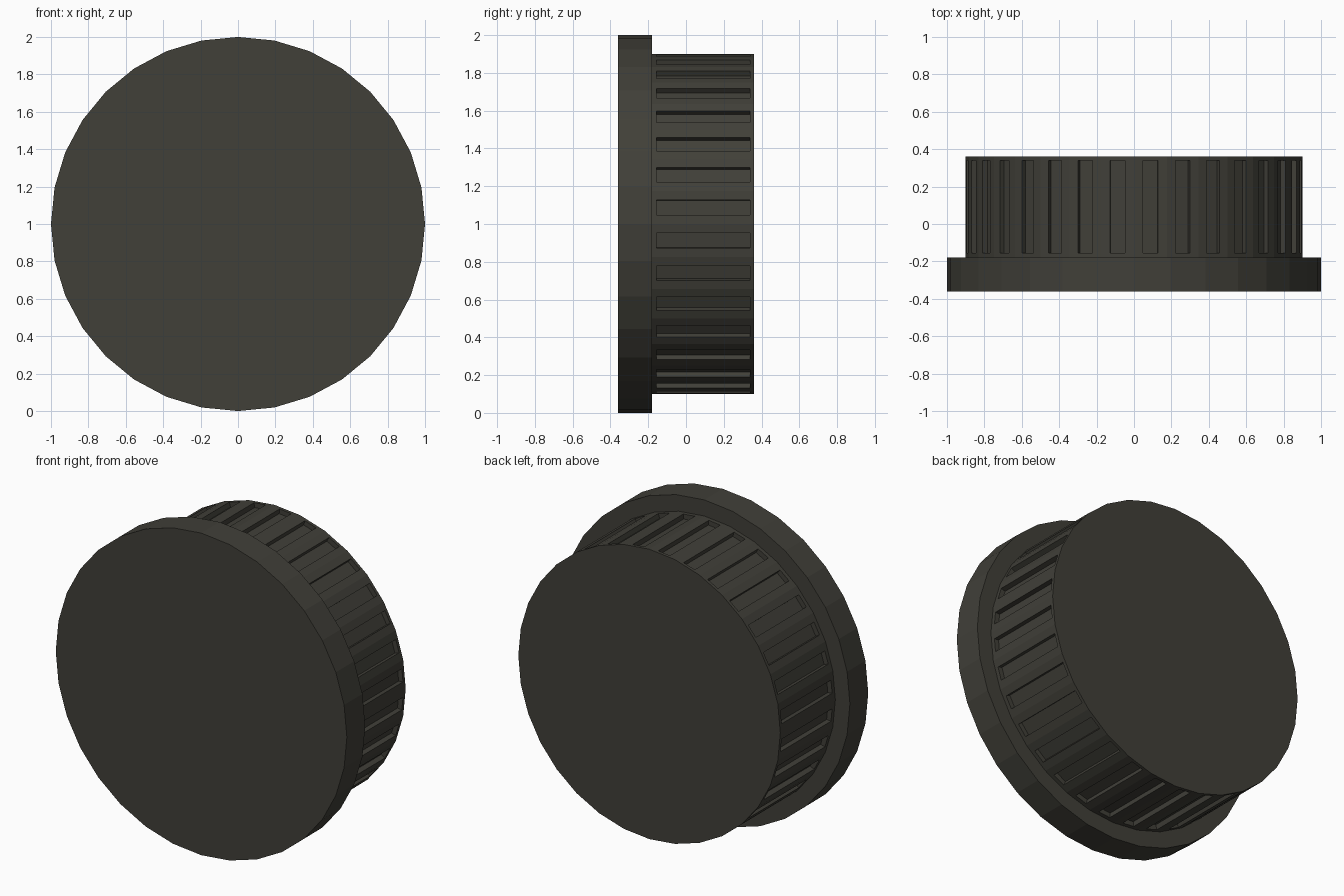
import bpy, bmesh, math
from mathutils import Matrix, Vector

if "Cube" in bpy.data.objects:
    bpy.data.objects.remove(bpy.data.objects["Cube"])

SIDES = 32

dark = bpy.data.materials.new("dark olive grey")
dark.diffuse_color = (0.052, 0.050, 0.040, 1)
dark.use_nodes = True
dark.node_tree.nodes["Principled BSDF"].inputs["Base Color"].default_value = dark.diffuse_color


def disc(name, radius, y0, y1):
    """Faceted cylinder lying along y, with a corner pointing straight up."""
    bm = bmesh.new()
    bmesh.ops.create_cone(bm, cap_ends=True, segments=SIDES, radius1=radius,
                          radius2=radius, depth=y1 - y0)
    bm.transform(Matrix.Translation((0, (y0 + y1) / 2, 1))
                 @ Matrix.Rotation(math.radians(90), 4, 'X'))
    return name, bm


def finish(name, bm):
    bmesh.ops.recalc_face_normals(bm, faces=bm.faces)
    mesh = bpy.data.meshes.new(name)
    bm.to_mesh(mesh)
    bm.free()
    mesh.materials.append(dark)
    obj = bpy.data.objects.new(name, mesh)
    bpy.context.collection.objects.link(obj)
    return obj


# Wide front flange
finish(*disc("front_flange", 1.0, -0.36, -0.18))

# Narrower drum with one grip slot sunk into each side face
name, bm = disc("grip_drum", 0.9, -0.18, 0.36)
bm.normal_update()
side_faces = [f for f in bm.faces if abs(f.normal.y) < 0.5]
SLOT_HALF, SLOT_Y, DEPTH = 0.04, (-0.155, 0.34), 0.03
for f in side_faces:
    n = f.normal.copy()
    c = f.calc_center_median()
    across = n.cross(Vector((0, 1, 0)))
    bmesh.ops.inset_individual(bm, faces=[f], thickness=0.01)
    # Fit the inset face to the slot opening
    for v in f.verts:
        side = math.copysign(SLOT_HALF, (v.co - c).dot(across))
        y = SLOT_Y[1] if v.co.y > c.y else SLOT_Y[0]
        v.co = c + across * side + Vector((0, y - c.y, 0))
    # Second ring becomes the slot floor
    bmesh.ops.inset_individual(bm, faces=[f], thickness=0.0)
    for v in f.verts:
        v.co -= n * DEPTH
finish(name, bm)
